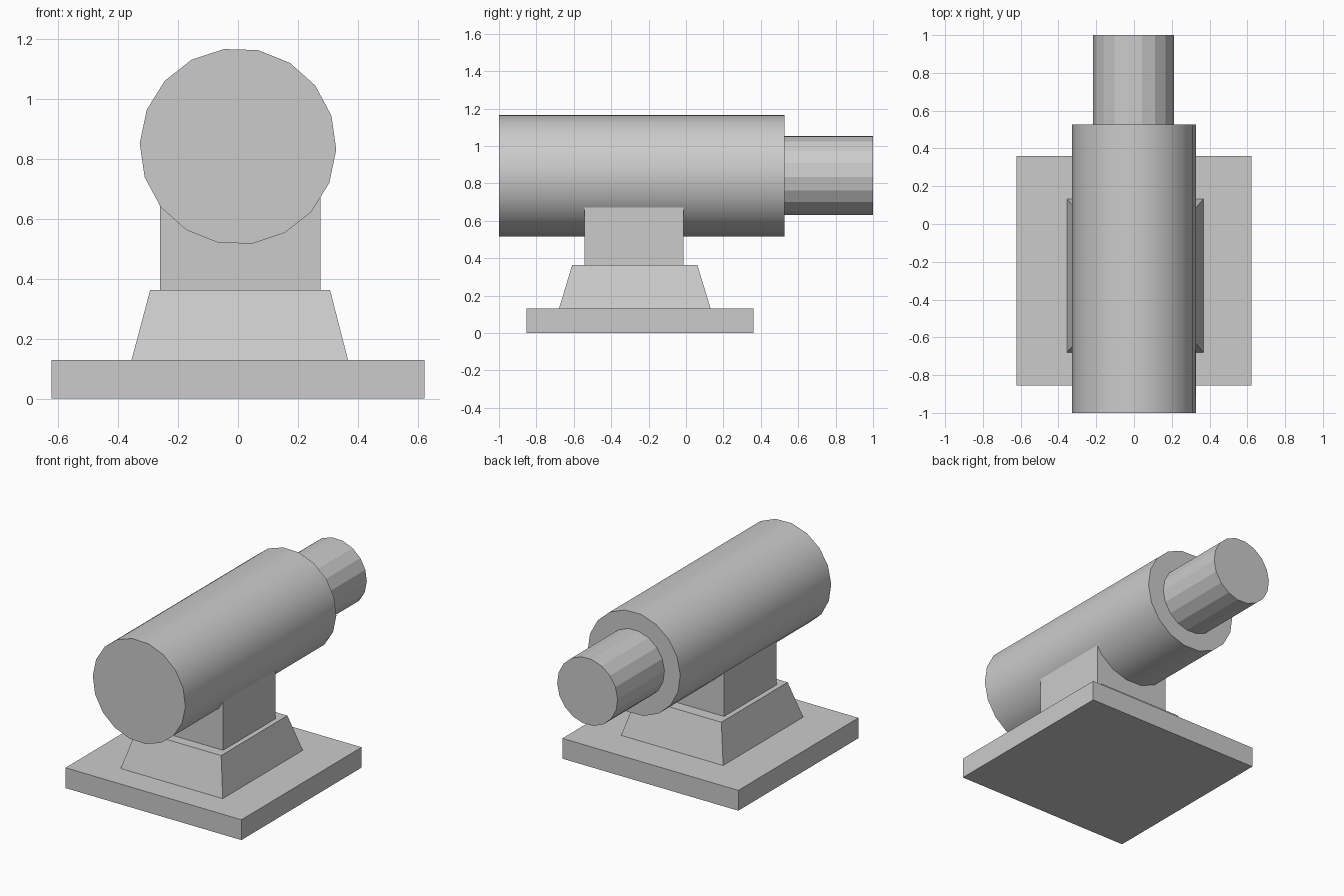
import bpy, bmesh
from math import cos, sin, radians

if "Cube" in bpy.data.objects:
    bpy.data.objects.remove(bpy.data.objects["Cube"])


def loft(name, rings):
    """Closed solid skinned between rings that share a point count."""
    bm = bmesh.new()
    loops = [[bm.verts.new(p) for p in ring] for ring in rings]
    for a, b in zip(loops, loops[1:]):
        for i in range(len(a)):
            j = (i + 1) % len(a)
            bm.faces.new((a[i], a[j], b[j], b[i]))
    bm.faces.new(loops[0])
    bm.faces.new(loops[-1])
    bmesh.ops.recalc_face_normals(bm, faces=bm.faces)
    mesh = bpy.data.meshes.new(name)
    bm.to_mesh(mesh)
    bm.free()
    ob = bpy.data.objects.new(name, mesh)
    bpy.context.collection.objects.link(ob)
    return ob


def rect(x0, x1, y0, y1, z):
    return [(x0, y0, z), (x1, y0, z), (x1, y1, z), (x0, y1, z)]


def circle(x, z, r, y, sides=18, turn=-1.8):
    angles = [radians(turn + 360 * i / sides) for i in range(sides)]
    return [(x + r * cos(a), y, z + r * sin(a)) for a in angles]


# Stand: base slab, tapered foot, square post running into the barrel
loft("base_plate", [rect(-0.623, 0.622, -0.854, 0.361, 0),
                    rect(-0.623, 0.622, -0.854, 0.361, 0.13)])
loft("tapered_foot", [rect(-0.355, 0.367, -0.679, 0.132, 0.13),
                      rect(-0.293, 0.307, -0.609, 0.061, 0.363)])
loft("post", [rect(-0.26, 0.275, -0.543, -0.014, 0.363),
              rect(-0.26, 0.275, -0.543, -0.014, 0.70)])

# Barrel: smooth sides with sharp end rims
barrel = loft("barrel", [circle(0, 0.842, 0.328, -1.0),
                         circle(0, 0.842, 0.328, 0.526)])
bpy.context.view_layer.objects.active = barrel
barrel.select_set(True)
bpy.ops.object.shade_smooth_by_angle(angle=radians(40))

# Narrow end, faceted
loft("narrow_end", [circle(-0.002, 0.842, 0.214, 0.526),
                    circle(-0.002, 0.842, 0.214, 1.0)])
